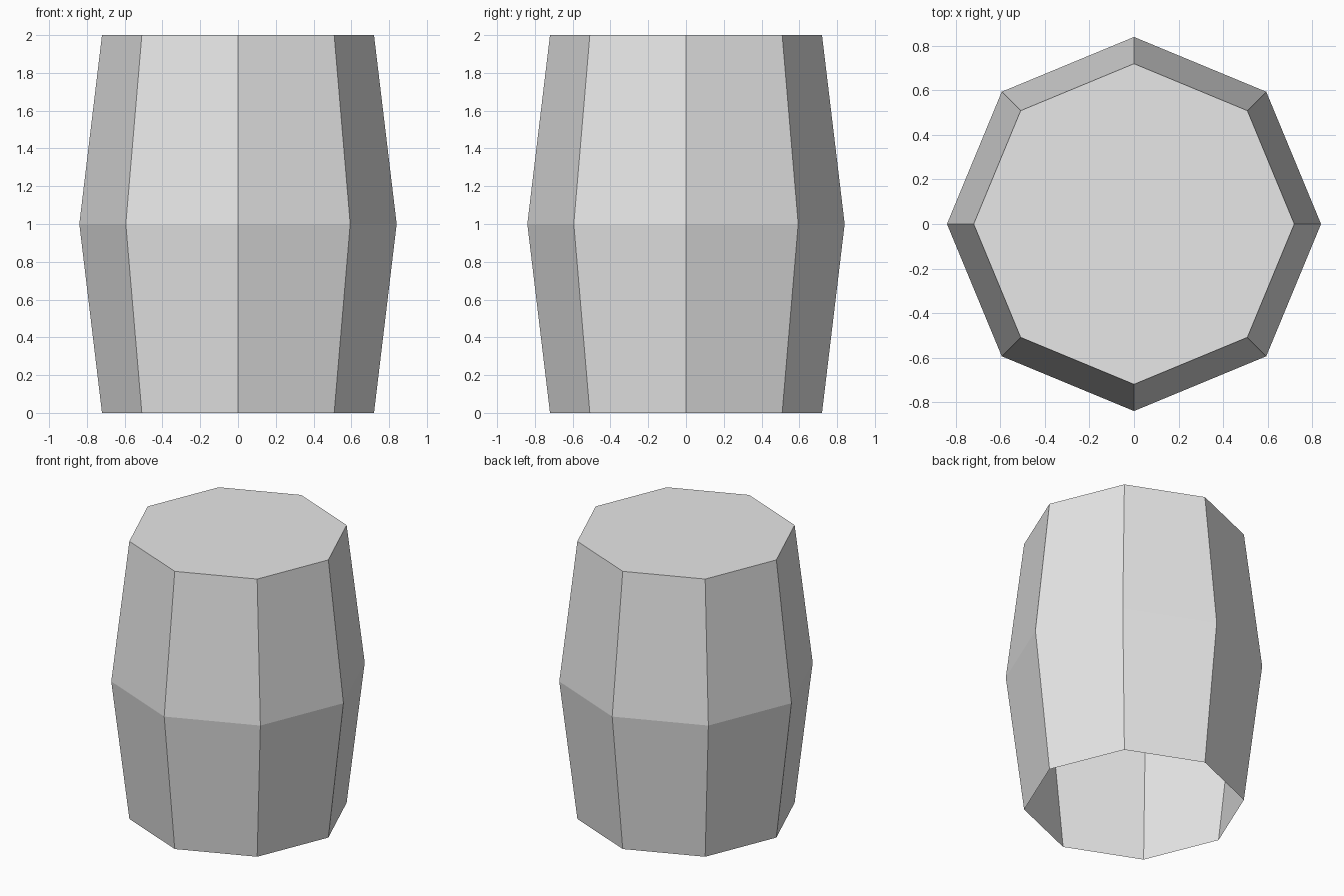
import bpy
import bmesh
from mathutils import Matrix

cube = bpy.data.objects.get("Cube")
if cube:
    bpy.data.objects.remove(cube, do_unlink=True)

SIDES = 8
END_RADIUS, BELLY_RADIUS, HEIGHT = 0.72, 0.84, 2.0

# Plain grey
grey = bpy.data.materials.new("plain grey")
grey.use_nodes = True
color = (0.8, 0.8, 0.8, 1.0)
grey.diffuse_color = color
grey.node_tree.nodes["Principled BSDF"].inputs["Base Color"].default_value = color

# Barrel: two tapered halves meeting at the belly, closed lid, open bottom
bm = bmesh.new()
for base, top, z in ((END_RADIUS, BELLY_RADIUS, HEIGHT * 0.25),
                     (BELLY_RADIUS, END_RADIUS, HEIGHT * 0.75)):
    bmesh.ops.create_cone(bm, segments=SIDES, radius1=base, radius2=top,
                          depth=HEIGHT / 2, cap_ends=False,
                          matrix=Matrix.Translation((0, 0, z)))
bmesh.ops.remove_doubles(bm, verts=bm.verts[:], dist=0.001)
rim = [e for e in bm.edges if all(v.co.z > HEIGHT - 0.01 for v in e.verts)]
bmesh.ops.contextual_create(bm, geom=rim)
bmesh.ops.recalc_face_normals(bm, faces=bm.faces[:])
lid = max(bm.faces, key=lambda f: f.calc_center_median().z)
if lid.normal.z < 0:
    bmesh.ops.reverse_faces(bm, faces=bm.faces[:])

mesh = bpy.data.meshes.new("barrel")
bm.to_mesh(mesh)
bm.free()
mesh.materials.append(grey)
barrel = bpy.data.objects.new("barrel", mesh)
bpy.context.collection.objects.link(barrel)
